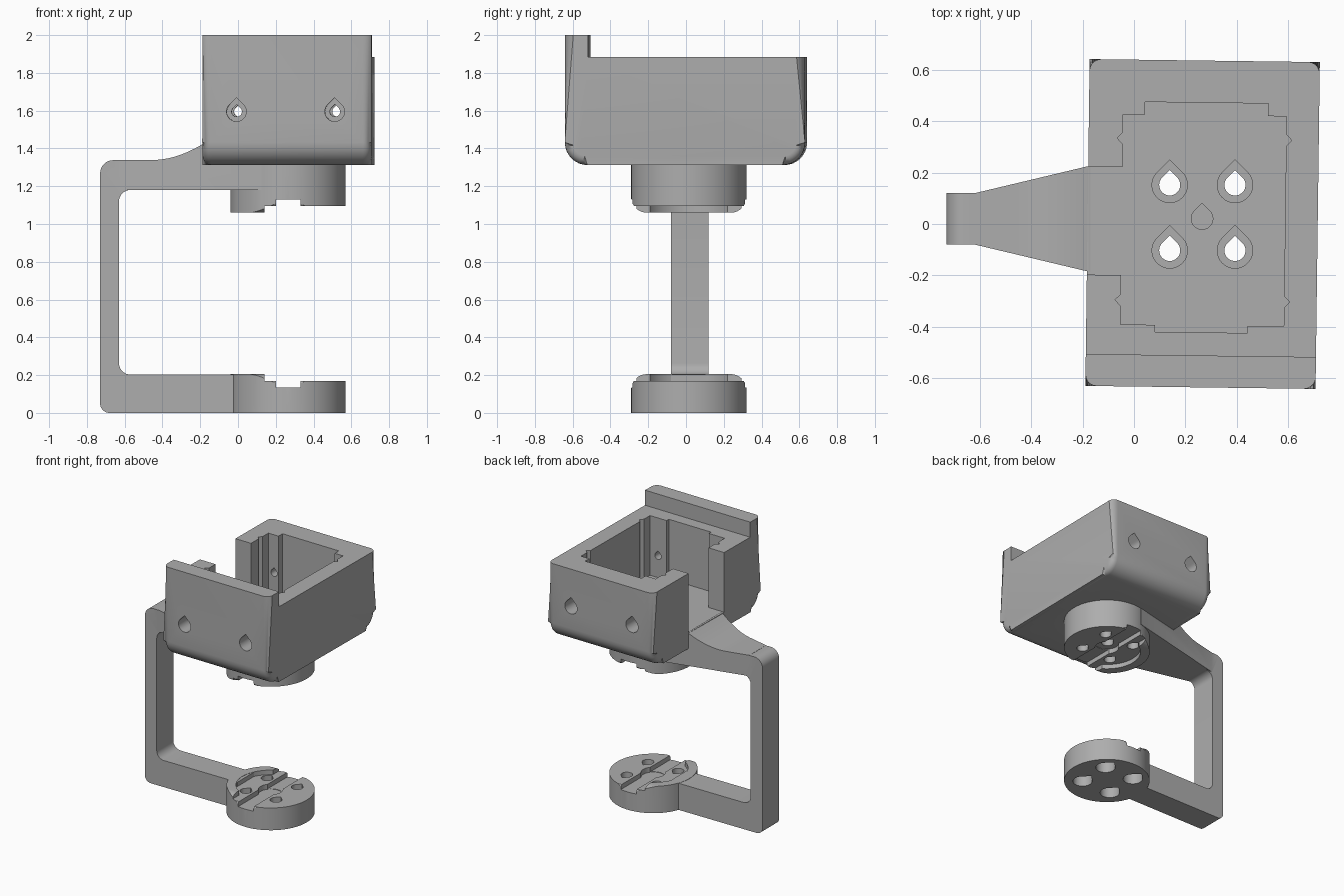
import bpy, bmesh, math
from mathutils import Matrix, Vector

cube = bpy.data.objects.get("Cube")
if cube:
    bpy.data.objects.remove(cube, do_unlink=True)

grey = bpy.data.materials.new("plain grey")
grey.use_nodes = True
GREY = (0.42, 0.42, 0.42, 1)
grey.diffuse_color = GREY
grey.node_tree.nodes["Principled BSDF"].inputs["Base Color"].default_value = GREY

CX, CY = 0.265, 0.015      # axis of the two pads
ARM_Y = 0.02               # centre line of the arm


def finish(name, bm):
    bmesh.ops.recalc_face_normals(bm, faces=bm.faces)
    mesh = bpy.data.meshes.new(name)
    bm.to_mesh(mesh)
    bm.free()
    mesh.materials.append(grey)
    ob = bpy.data.objects.new(name, mesh)
    bpy.context.collection.objects.link(ob)
    return ob


def prism_bm(pts, axis, lo, hi):
    """Extrude a 2D outline along an axis; lo and hi may depend on the first coordinate."""
    place = {"x": lambda a, b, t: (t, a, b),
             "y": lambda a, b, t: (a, t, b),
             "z": lambda a, b, t: (a, b, t)}[axis]
    at = lambda f, a: f(a) if callable(f) else f
    bm = bmesh.new()
    low = [bm.verts.new(place(a, b, at(lo, a))) for a, b in pts]
    top = [bm.verts.new(place(a, b, at(hi, a))) for a, b in pts]
    bm.faces.new(low)
    bm.faces.new(top)
    for i in range(len(pts)):
        j = (i + 1) % len(pts)
        bm.faces.new((low[i], low[j], top[j], top[i]))
    return bm


def prism(name, pts, axis, lo, hi):
    return finish(name, prism_bm(pts, axis, lo, hi))


def rect(a0, a1, b0, b1):
    return [(a0, b0), (a1, b0), (a1, b1), (a0, b1)]


def circle(a, b, r, n=64):
    return [(a + r * math.cos(math.tau * i / n), b + r * math.sin(math.tau * i / n))
            for i in range(n)]


def drop(a, b, r, n=24):
    """Teardrop outline with its tip towards the second axis."""
    arc = [math.radians(135 + 270 * i / n) for i in range(n + 1)]
    return [(a + r * math.cos(t), b + r * math.sin(t)) for t in arc] + [(a, b + r * 1.414)]


def rounded(corners, n=8):
    """Outline from (a, b, radius) corners, each rounded by its radius."""
    out = []
    for i, (a, b, r) in enumerate(corners):
        p = Vector((a, b))
        if r == 0:
            out.append((a, b))
            continue
        u = (Vector(corners[i - 1][:2]) - p).normalized()
        v = (Vector(corners[(i + 1) % len(corners)][:2]) - p).normalized()
        for k in range(n + 1):
            t = k / n * math.pi / 2
            out.append(tuple(p + u * r * (1 - math.sin(t)) + v * r * (1 - math.cos(t))))
    return out


def boolean(ob, other, op="DIFFERENCE"):
    mod = ob.modifiers.new("cut", "BOOLEAN")
    mod.operation, mod.object, mod.solver = op, other, "EXACT"
    bpy.context.view_layer.objects.active = ob
    bpy.ops.object.modifier_apply(modifier=mod.name)
    bpy.data.objects.remove(other, do_unlink=True)


def make_pad(name, base):
    """Round pad with a raised rim on the arm side and a slot across it."""
    pad = prism(name, circle(CX, CY, 0.305, 96), "z", base, 0.205)
    side = rounded([(CY - 0.306, base - 0.1, 0), (CY + 0.306, base - 0.1, 0),
                    (CY + 0.306, 0.2055, 0.085), (CY - 0.306, 0.2055, 0.085)])
    boolean(pad, prism("side_profile", side, "x", -1, 1), "INTERSECT")
    boolean(pad, prism("recess", circle(CX, CY, 0.24), "z", 0.17, 0.3))
    boolean(pad, prism("step", rect(0.14, 1, -1, 1), "z", 0.17, 0.3))
    boolean(pad, prism("slot", rect(CX - 0.065, CX + 0.065, -1, 1), "z", 0.135, 0.3))
    boolean(pad, prism("hub", circle(CX, CY, 0.085, 32), "z", 0.132, 0.3))
    return pad


# C-shaped arm
arm = prism("clamp_bracket", rounded([
    (-0.73, 0, 0.05), (0.05, 0, 0), (0.05, 0.203, 0), (-0.63, 0.203, 0.06),
    (-0.63, 1.18, 0.06), (-0.3, 1.18, 0), (-0.3, 1.338, 0), (-0.73, 1.338, 0.07)]),
    "y", ARM_Y - 0.1, ARM_Y + 0.1)

# Flared upper arm, sweeping up into the housing
half = lambda x: 0.1 + max(0, x + 0.62) * 0.238
sweep = [(-0.45 + 0.28 * i / 10, 1.339 + 0.095 * (i / 10) ** 1.9) for i in range(11)]
flare = prism("flare", [(-0.62, 1.18), (0.2, 1.18), (0.2, 1.4), (-0.17, 1.4)]
              + sweep[::-1] + [(-0.62, 1.339)], "y",
              lambda x: ARM_Y - half(x), lambda x: ARM_Y + half(x))
boolean(arm, flare, "UNION")

# Lower pad, and its mirror image hanging from the housing
boolean(arm, make_pad("lower_pad", 0), "UNION")
upper = make_pad("upper_pad", -0.1)
upper.data.transform(Matrix.Translation((0, 0, 1.265)) @ Matrix.Diagonal((1, 1, -1, 1)))
upper.data.flip_normals()
boolean(arm, upper, "UNION")

# Housing: side profile with a raised front lip, rounded along the end outlines
W, D, TOP, FLOOR = 0.448, 0.636, 1.885, 1.43
bm = prism_bm(rounded([(-D, 2, 0), (-D, 1.312, 0.12), (D, 1.312, 0.12),
                       (D, TOP, 0), (-0.512, TOP, 0), (-0.512, 2, 0)]), "x", -W, W)
edges = [e for e in bm.edges
         if abs(e.verts[0].co.x - e.verts[1].co.x) < 0.01
         and min(v.co.z for v in e.verts) < TOP - 0.01]
bmesh.ops.bevel(bm, geom=edges, offset=0.045, segments=5, profile=0.5, affect="EDGES")
housing = finish("housing", bm)

# Cavity, drawn about the housing centre, with side keys and an open arm side
cavity = [("pocket", rect(-0.315, 0.321, -0.395, 0.423)),
          ("back_key", rect(-0.23, 0.25, 0.3, 0.472)),
          ("front_key", rect(-0.18, 0.18, -0.422, -0.3)),
          ("arm_opening", rect(-0.7, 0, -0.203, 0.217))]
for name, outline in cavity:
    boolean(housing, prism(name, outline, "z", FLOOR, 2.2))
for x in (-0.315, 0.321):
    for y in (-0.3, 0.33):
        boolean(housing, prism("groove", circle(x, y, 0.022, 4), "z", FLOOR, 2.2))

# Screw holes through the front and back walls
for x in (-0.267, 0.253):
    boolean(housing, prism("screw_hole", drop(x, 1.595, 0.027), "y", -1, 1))
    for s in (-1, 1):
        lo, hi = sorted((s * 0.5, s))
        boolean(housing, prism("screw_head", drop(x, 1.595, 0.052), "y", lo, hi))

housing.data.transform(Matrix.Translation((0.267, 0, 0))
                       @ Matrix.Rotation(math.radians(-0.75), 4, "Z"))
boolean(arm, housing, "UNION")

# Screw holes through both pads, with wide recesses on the far sides
for x in (CX - 0.126, CX + 0.128):
    for y in (CY - 0.118, CY + 0.137):
        boolean(arm, prism("pad_hole", drop(x, y, 0.041), "z", -1, 1.6))
        boolean(arm, prism("lower_head", drop(x, y, 0.069), "z", -1, 0.09))
        boolean(arm, prism("upper_head", drop(x, y, 0.069), "z", 1.2, 1.6))
boolean(arm, prism("centre_hole", drop(CX, CY + 0.006, 0.042), "z", 0.8, 1.6))

# Smooth the curves, keep the corners crisp
bpy.ops.object.select_all(action="DESELECT")
arm.select_set(True)
bpy.context.view_layer.objects.active = arm
bpy.ops.object.shade_smooth_by_angle(angle=math.radians(30))
